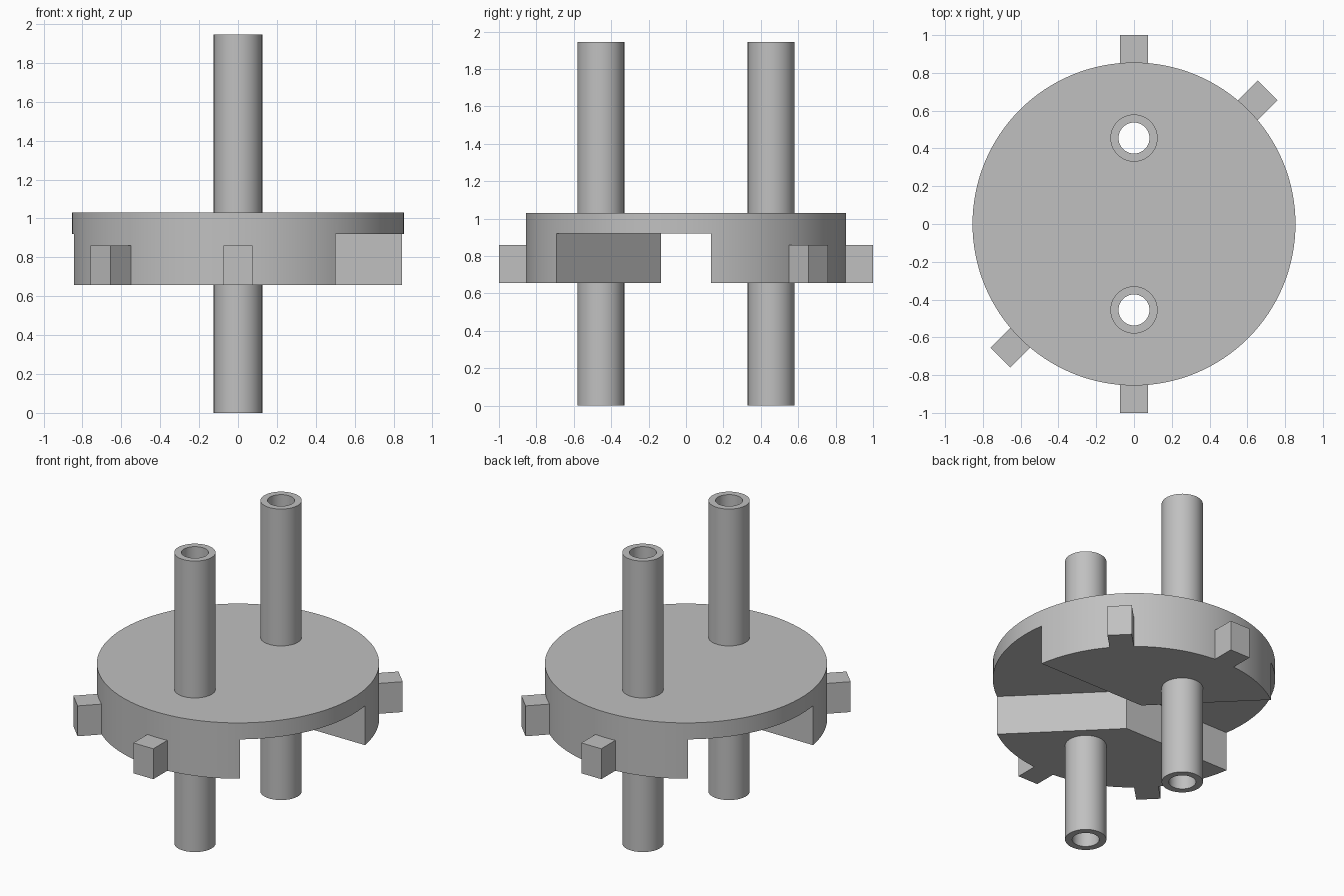
import bpy, bmesh, math
from mathutils import Matrix

if "Cube" in bpy.data.objects:
    bpy.data.objects.remove(bpy.data.objects["Cube"], do_unlink=True)

DISC_R, BASE_Z, SLOT_Z, TOP_Z = 0.855, 0.657, 0.92, 1.03
TUBE_R, BORE_R, TUBE_Y, TUBE_H = 0.125, 0.082, 0.455, 1.945
HALF_SLOT, PEG_W, PEG_TOP = 0.135, 0.148, 0.86

grey = bpy.data.materials.new("grey")
grey.use_nodes = True
colour = (0.53, 0.53, 0.53, 1)
grey.diffuse_color = colour
grey.node_tree.nodes["Principled BSDF"].inputs["Base Color"].default_value = colour


def finish(name, bm):
    bmesh.ops.recalc_face_normals(bm, faces=bm.faces)
    mesh = bpy.data.meshes.new(name)
    bm.to_mesh(mesh)
    bm.free()
    obj = bpy.data.objects.new(name, mesh)
    bpy.context.collection.objects.link(obj)
    mesh.materials.append(grey)
    return obj


def prism(name, points, z0, z1):
    """Extrude a flat outline from z0 to z1."""
    bm = bmesh.new()
    face = bm.faces.new([bm.verts.new((x, y, z0)) for x, y in points])
    top = bmesh.ops.extrude_face_region(bm, geom=[face])["geom"]
    verts = [v for v in top if isinstance(v, bmesh.types.BMVert)]
    bmesh.ops.translate(bm, verts=verts, vec=(0, 0, z1 - z0))
    return finish(name, bm)


def circle(radius, sides, cy=0):
    steps = [math.tau * i / sides for i in range(sides)]
    return [(radius * math.cos(a), cy + radius * math.sin(a)) for a in steps]


def tube(name, cy):
    """Hollow pipe made of rings of quads."""
    sides = 64
    bm = bmesh.new()
    rings = []
    for r, z in ((TUBE_R, 0), (TUBE_R, TUBE_H), (BORE_R, TUBE_H), (BORE_R, 0)):
        rings.append([bm.verts.new((x, y, z)) for x, y in circle(r, sides, cy)])
    for k in range(4):
        a, b = rings[k], rings[(k + 1) % 4]
        for i in range(sides):
            j = (i + 1) % sides
            bm.faces.new((a[i], a[j], b[j], b[i]))
    return finish(name, bm)


def smooth(obj):
    bpy.ops.object.select_all(action="DESELECT")
    obj.select_set(True)
    bpy.context.view_layer.objects.active = obj
    bpy.ops.object.shade_smooth_by_angle(angle=math.radians(30))


def cut(obj, cutter):
    mod = obj.modifiers.new("cut", "BOOLEAN")
    mod.operation, mod.solver, mod.object = "DIFFERENCE", "EXACT", cutter
    bpy.context.view_layer.objects.active = obj
    bpy.ops.object.modifier_apply(modifier=mod.name)
    bpy.data.objects.remove(cutter, do_unlink=True)


# Disc, with a slot underneath that fans out through 45 degrees
disc = prism("disc", circle(DISC_R, 128), BASE_Z, TOP_Z)
corner = HALF_SLOT * math.tan(math.pi / 8)
half = [(-1.5, -HALF_SLOT), (-corner, -HALF_SLOT),
        (1.2, -HALF_SLOT - corner - 1.2)]
fan = half + [(-x, -y) for x, y in half]
cut(disc, prism("slot_cutter", fan, 0.4, SLOT_Z))

# Two tubes passing right through the disc
for name, cy in (("front_tube", -TUBE_Y), ("back_tube", TUBE_Y)):
    cut(disc, prism("bore_cutter", circle(0.1, 64, cy), 0.4, 1.3))
    smooth(tube(name, cy))
smooth(disc)

# Pegs around the rim
pegs = {"back_peg": 90, "back_left_peg": 45, "front_peg": 270, "front_right_peg": 225}
w = PEG_W / 2
for name, angle in pegs.items():
    peg = prism(name, [(0.847, -w), (1, -w), (1, w), (0.847, w)], BASE_Z, PEG_TOP)
    peg.data.transform(Matrix.Rotation(math.radians(angle), 4, "Z"))
